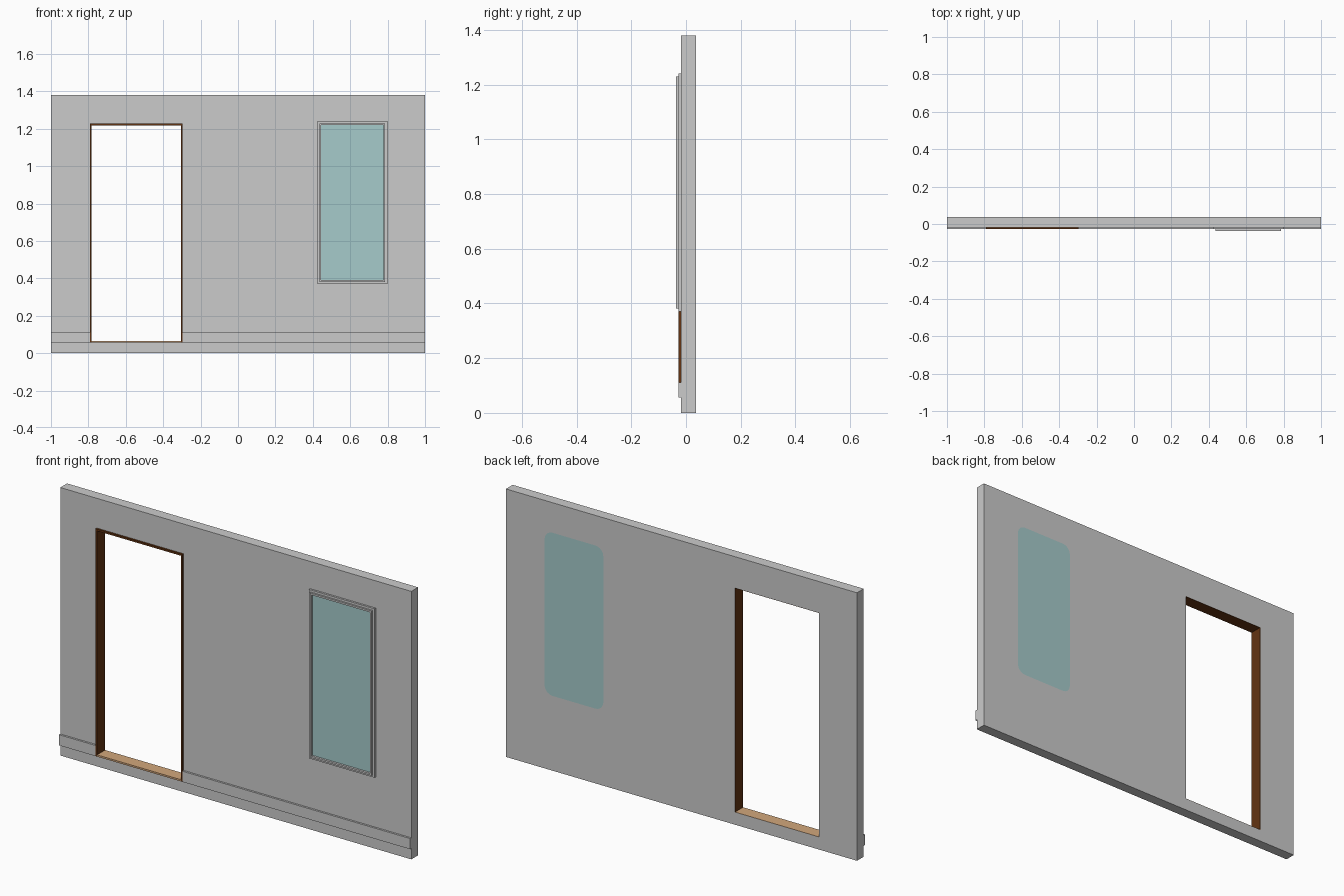
import bpy, bmesh, math

if "Cube" in bpy.data.objects:
    bpy.data.objects.remove(bpy.data.objects["Cube"])

def mat(name, rgb):
    m = bpy.data.materials.new(name)
    m.diffuse_color = (*rgb, 1)
    m.use_nodes = True
    m.node_tree.nodes["Principled BSDF"].inputs["Base Color"].default_value = m.diffuse_color
    return m

GREY = mat("wall_grey", (0.6, 0.6, 0.6))
GLASS = mat("pale_teal_glass", (0.38, 0.6, 0.6))
BROWN = mat("dark_brown_wood", (0.125, 0.034, 0.006))
TAN = mat("tan_wood", (0.645, 0.386, 0.2))

def prism(name, pts, y0, y1, material):
    """Extrude an x/z outline from y0 to y1."""
    bm = bmesh.new()
    f = bm.faces.new([bm.verts.new((x, y0, z)) for x, z in pts])
    r = bmesh.ops.extrude_face_region(bm, geom=[f])
    vs = [v for v in r["geom"] if isinstance(v, bmesh.types.BMVert)]
    bmesh.ops.translate(bm, verts=vs, vec=(0, y1 - y0, 0))
    bmesh.ops.recalc_face_normals(bm, faces=bm.faces)
    me = bpy.data.meshes.new(name)
    bm.to_mesh(me)
    bm.free()
    me.materials.append(material)
    ob = bpy.data.objects.new(name, me)
    bpy.context.collection.objects.link(ob)
    return ob

def box(name, x0, x1, y0, y1, z0, z1, material):
    return prism(name, [(x0, z0), (x1, z0), (x1, z1), (x0, z1)], y0, y1, material)

def rounded(x0, x1, z0, z1, r, n=5):
    pts = []
    for k, (cx, cz) in enumerate([(x1 - r, z1 - r), (x0 + r, z1 - r), (x0 + r, z0 + r), (x1 - r, z0 + r)]):
        for i in range(n + 1):
            a = math.pi / 2 * (k + i / n)
            pts.append((cx + r * math.cos(a), cz + r * math.sin(a)))
    return pts

def ring(name, x0, x1, z0, z1, w, y0, y1, material):
    """Rectangular picture-frame ring of width w."""
    box(name + "_left", x0, x0 + w, y0, y1, z0, z1, material)
    box(name + "_right", x1 - w, x1, y0, y1, z0, z1, material)
    box(name + "_bottom", x0 + w, x1 - w, y0, y1, z0, z0 + w, material)
    box(name + "_top", x0 + w, x1 - w, y0, y1, z1 - w, z1, material)

FRONT, BACK, PROUD = -0.018, 0.037, -0.028
DX0, DX1, DZ0, DZ1 = -0.783, -0.306, 0.065, 1.218   # clear doorway
T = 0.001                                            # lining thickness
glass_outline = rounded(0.445, 0.78, 0.385, 1.225, 0.045)

# wall with doorway and window opening
wall = box("wall", -1, 1, FRONT, BACK, 0, 1.38, GREY)
cutters = [box("door_cutter", DX0 - T, DX1 + T, -0.1, 0.1, DZ0 - T, DZ1 + T, GREY),
           prism("window_cutter", glass_outline, -0.1, 0.1, GREY)]
for c in cutters:
    b = wall.modifiers.new(c.name, "BOOLEAN")
    b.operation, b.solver, b.object = "DIFFERENCE", "EXACT", c
bpy.context.view_layer.objects.active = wall
for c in cutters:
    bpy.ops.object.modifier_apply(modifier=c.name)
    bpy.data.objects.remove(c)

# doorway lining and threshold
box("door_lining_left", DX0 - T, DX0, FRONT, BACK, DZ0, DZ1, BROWN)
box("door_lining_right", DX1, DX1 + T, FRONT, BACK, DZ0, DZ1, BROWN)
box("door_lining_top", DX0 - T, DX1 + T, FRONT, BACK, DZ1, DZ1 + T, BROWN)
box("threshold", DX0 - T, DX1 + T, FRONT, BACK, DZ0 - T, DZ0, TAN)

# raised trim around the doorway
TR = 0.009
box("door_trim_left", DX0 - TR, DX0, PROUD, FRONT, 0.056, DZ1 + TR, BROWN)
box("door_trim_right", DX1, DX1 + TR, PROUD, FRONT, 0.056, DZ1 + TR, BROWN)
box("door_trim_top", DX0, DX1, PROUD, FRONT, DZ1, DZ1 + TR, BROWN)
box("threshold_nose", DX0, DX1, PROUD, FRONT, 0.056, DZ0, TAN)

# skirting rail on both sides of the doorway
box("skirting_left", -1, DX0 - TR, PROUD, FRONT, 0.056, 0.111, GREY)
box("skirting_right", DX1 + TR, 1, PROUD, FRONT, 0.056, 0.111, GREY)

# stepped window frame
ring("window_outer_frame", 0.424, 0.798, 0.37, 1.24, 0.02, PROUD, FRONT, GREY)
ring("window_inner_frame", 0.435, 0.787, 0.381, 1.229, 0.009, -0.037, PROUD, GREY)

# glass: slab flush with the back plus a square front pane
prism("window_glass", glass_outline, FRONT, BACK, GLASS)
box("window_front_pane", 0.444, 0.778, -0.026, FRONT, 0.39, 1.22, GLASS)
